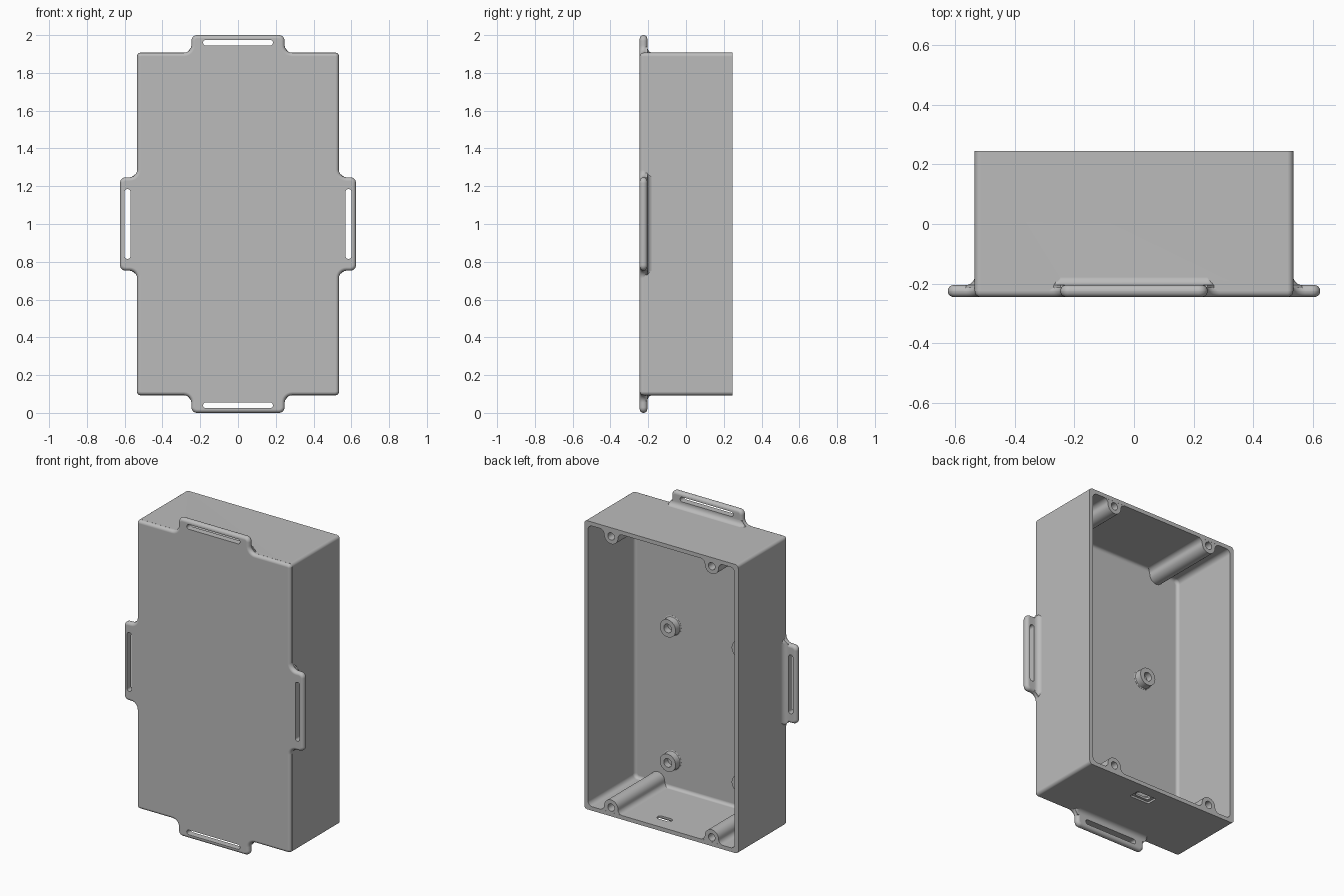
import bpy, bmesh
from math import sin, cos, pi, radians

cube = bpy.data.objects.get("Cube")
if cube:
    bpy.data.objects.remove(cube, do_unlink=True)

grey = bpy.data.materials.new("plain grey")
grey.use_nodes = True
grey.diffuse_color = (0.5, 0.5, 0.5, 1)
grey.node_tree.nodes["Principled BSDF"].inputs["Base Color"].default_value = (0.5, 0.5, 0.5, 1)

# Main sizes
W, H, MID = 0.535, 0.907, 1.0       # half width, half height, centre height
FRONT, BACK = -0.245, 0.245
WALL, TAB, TAB_T = 0.025, 0.247, 0.04


def rounded(corners, steps=6):
    """Outline from right-angled corners (u, v, radius), convex or concave."""
    out = []
    for i, (x, y, r) in enumerate(corners):
        if r == 0:
            out.append((x, y))
            continue
        dirs = []
        for qx, qy, _ in (corners[i - 1], corners[(i + 1) % len(corners)]):
            length = ((qx - x) ** 2 + (qy - y) ** 2) ** 0.5
            dirs.append(((qx - x) / length, (qy - y) / length))
        (ax, ay), (bx, by) = dirs
        for k in range(steps + 1):
            t = pi / 2 * k / steps
            out.append((x + r * (ax + bx - bx * cos(t) - ax * sin(t)),
                        y + r * (ay + by - by * cos(t) - ay * sin(t))))
    return out


def rect(hw, hh, r, cx=0, cy=0):
    return rounded([(cx + hw, cy - hh, r), (cx + hw, cy + hh, r),
                    (cx - hw, cy + hh, r), (cx - hw, cy - hh, r)])


def circle(r, cx, cy, n=32):
    return [(cx + r * cos(2 * pi * k / n), cy + r * sin(2 * pi * k / n)) for k in range(n)]


def inset(pts, d):
    """Move a counter-clockwise outline inwards by d."""
    out = []
    for i, (x, y) in enumerate(pts):
        normals = []
        for (px, py), (qx, qy) in ((pts[i - 1], (x, y)), ((x, y), pts[(i + 1) % len(pts)])):
            length = ((qx - px) ** 2 + (qy - py) ** 2) ** 0.5
            normals.append(((py - qy) / length, (qx - px) / length))
        (ax, ay), (bx, by) = normals
        s = d / (1 + ax * bx + ay * by)
        out.append((x + s * (ax + bx), y + s * (ay + by)))
    return out


def loft(name, rings, upright=False):
    """Skin a list of (outline, depth) rings; depth runs along y, or z if upright."""
    bm = bmesh.new()
    loops = []
    for pts, h in rings:
        loops.append([bm.verts.new((u, v, h) if upright else (u, h, v)) for u, v in pts])
    for a, b in zip(loops, loops[1:]):
        for i in range(len(a)):
            j = (i + 1) % len(a)
            bm.faces.new((a[i], a[j], b[j], b[i]))
    bm.faces.new(loops[0])
    bm.faces.new(loops[-1])
    bmesh.ops.recalc_face_normals(bm, faces=bm.faces)
    mesh = bpy.data.meshes.new(name)
    bm.to_mesh(mesh)
    bm.free()
    mesh.materials.append(grey)
    obj = bpy.data.objects.new(name, mesh)
    bpy.context.collection.objects.link(obj)
    return obj


def prism(name, pts, a, b, upright=False):
    return loft(name, [(pts, a), (pts, b)], upright)


def combine(obj, other, operation):
    """Apply a boolean and remove the helper."""
    mod = obj.modifiers.new("cut", 'BOOLEAN')
    mod.object, mod.operation, mod.solver = other, operation, 'EXACT'
    bpy.context.view_layer.update()
    graph = bpy.context.evaluated_depsgraph_get()
    mesh = bpy.data.meshes.new_from_object(obj.evaluated_get(graph))
    obj.modifiers.clear()
    obj.data = mesh
    bpy.data.objects.remove(other, do_unlink=True)


def finish(obj):
    bpy.ops.object.select_all(action='DESELECT')
    obj.select_set(True)
    bpy.context.view_layer.objects.active = obj
    bpy.ops.object.shade_smooth_by_angle(angle=radians(35))
    mod = obj.modifiers.new("weighted normals", 'WEIGHTED_NORMAL')
    mod.keep_sharp = True


# Box body
case = prism("case", rect(W, H, 0.02, 0, MID), FRONT + TAB_T / 2, BACK)

# Front plate with four strap tabs and rounded rim
e = 0.0004
quarter = [(0.625, TAB, 0.03), (W - e, TAB, 0.04), (W - e, H - e, 0.02),
           (TAB, H - e, 0.04), (TAB, 1.0, 0.03)]
corners = quarter + [(-x, z, r) for x, z, r in reversed(quarter)]
corners += [(-x, -z, r) for x, z, r in corners]
outline = [(x, z + MID) for x, z in rounded(corners)]
R = 0.019
arc = [pi / 2 * k / 5 for k in range(6)]
rings = [(inset(outline, R * (1 - cos(a))), FRONT + R * (1 - sin(a))) for a in reversed(arc)]
rings += [(inset(outline, R * (1 - cos(a))), FRONT + TAB_T - R * (1 - sin(a))) for a in arc]
combine(case, loft("plate", rings), 'UNION')

# Concave fillets behind the tab roots
F = 0.03
for dx, dz in ((1, 0), (-1, 0), (0, 1), (0, -1)):
    rings = []
    steps = [(F, FRONT + 0.03)] + [(F * (1 - sin(a)) - 0.0005, FRONT + TAB_T + F * (1 - cos(a)))
                                   for a in arc]
    for v, y in steps:
        base = W if dx else H
        quad = [(-TAB - F, -0.01), (TAB + F, -0.01), (TAB, v), (-TAB, v)]
        rings.append(([((base + q) * dx + p * dz, (base + q) * dz + p * dx + MID)
                       for p, q in quad], y))
    combine(case, loft("root_fillet", rings), 'UNION')

# Cavity, open at the back, with a rounded floor edge
FLOOR = FRONT + WALL
hollow = rect(W - WALL, H - WALL, 0.03, 0, MID)
C = 0.02
rings = [(hollow, BACK + 0.1)]
rings += [(inset(hollow, C * (1 - cos(a))), FLOOR + C * (1 - sin(a))) for a in arc]
combine(case, loft("cavity", rings), 'DIFFERENCE')

# Strap slots
for s in (-1, 1):
    side = rect(0.015, 0.185, 0.0145, s * 0.585, MID)
    end = rect(0.185, 0.015, 0.0145, 0, MID + s * 0.96)
    for pts in (side, end):
        combine(case, prism("slot", pts, FRONT - 0.1, FRONT + 0.06), 'DIFFERENCE')

# Recessed port in the bottom wall
low = MID - H
combine(case, prism("recess", rect(0.068, 0.035, 0.006, 0.05, 0.14), low - 0.03, low + 0.012, True),
        'DIFFERENCE')
combine(case, prism("port", rect(0.05, 0.02, 0.019, 0.05, 0.14), low - 0.03, low + 0.06, True),
        'DIFFERENCE')
finish(case)

# Screw posts along the top and bottom walls
r, c, f = 0.048, 0.03, 0.03
shape = rounded([(-r - f - 0.001, -0.01, 0), (r + f + 0.001, -0.01, 0), (r + f + 0.001, 0, 0),
                 (r, 0, f), (r, c + r, r - 0.0002), (-r, c + r, r - 0.0002),
                 (-r, 0, f), (-r - f - 0.001, 0, 0)], 8)
for sz, level in ((1, "top"), (-1, "bottom")):
    for sx, hand in ((1, "left"), (-1, "right")):
        x, wall = sx * 0.35, MID + sz * (H - WALL)
        pts = [(x + u, wall - sz * v) for u, v in shape]
        post = prism(f"{level}_{hand}_screw_post", pts, FLOOR - 0.01, BACK - 0.0005)
        hole = circle(0.023, x, wall - sz * c)
        combine(post, prism("screw_hole", hole, BACK - 0.3, BACK + 0.1), 'DIFFERENCE')
        finish(post)

# Board standoffs on the floor, each with a blind hole
for z, level in ((1.14, "upper"), (0.295, "lower")):
    for sx, hand in ((1, "left"), (-1, "right")):
        ring = circle(0.055, sx * 0.25, z)
        bore = inset(ring, 0.028)
        top = FLOOR + 0.045
        peg = loft(f"{level}_{hand}_standoff",
                   [(inset(ring, -0.008), FLOOR - 0.01), (inset(ring, -0.008), FLOOR + 0.001),
                    (inset(ring, -0.002), FLOOR + 0.004), (ring, FLOOR + 0.01),
                    (ring, top), (bore, top), (bore, FLOOR + 0.005)])
        finish(peg)
